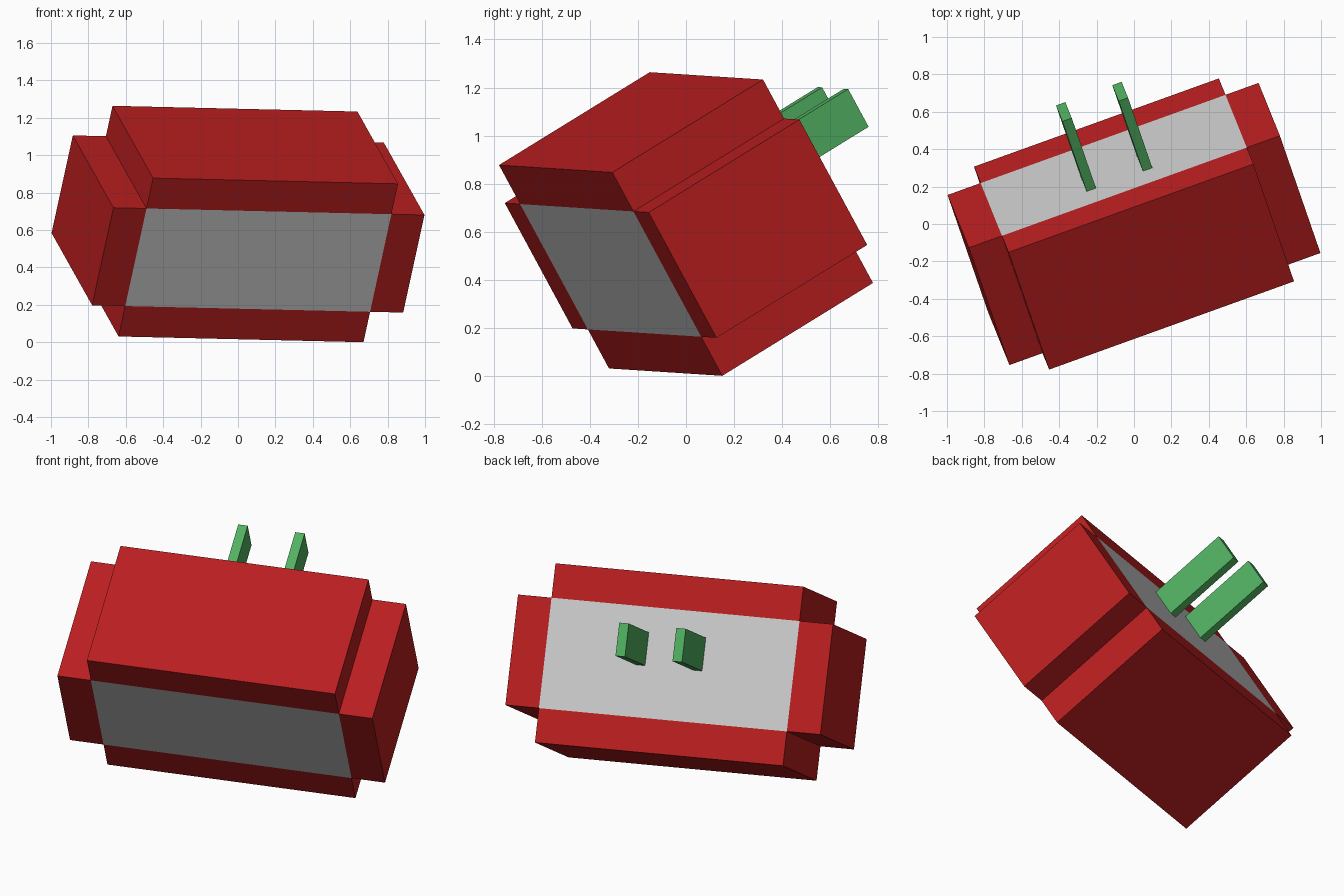
import bpy
from mathutils import Vector, Matrix

if "Cube" in bpy.data.objects:
    bpy.data.objects.remove(bpy.data.objects["Cube"])

# Tilted frame of the plug body: u = width, v = depth (prongs point +v), w = height
u = Vector((0.941, 0.339, -0.022)).normalized()
v = Vector((-0.281, 0.817, 0.503))
v = (v - u * v.dot(u)).normalized()
w = u.cross(v)
frame = Matrix.Translation((0, 0, 0.632)) @ Matrix((u, v, w)).transposed().to_4x4()


def material(name, color):
    m = bpy.data.materials.new(name)
    m.diffuse_color = color
    m.use_nodes = True
    m.node_tree.nodes["Principled BSDF"].inputs["Base Color"].default_value = m.diffuse_color
    return m


red = material("red", (0.485, 0.013, 0.014, 1))
green = material("green", (0.084, 0.434, 0.119, 1))


def box(name, center, size, mat=None):
    bpy.ops.mesh.primitive_cube_add(size=1)
    ob = bpy.context.object
    ob.name = name
    ob.data.transform(Matrix.Translation(center) @ Matrix.Diagonal((*size, 1)))
    ob.matrix_world = frame
    if mat:
        ob.data.materials.append(mat)
    return ob


W, D, H, T = 1.392, 0.768, 0.604, 0.188  # core size and slab thickness

# Grey core
box("core", (0, 0, 0), (W, D, H))

for s, side, level in ((-1, "left", "bottom"), (1, "right", "top")):
    # Red slabs around the core
    box(level + "_slab", (0, 0, s * (H + T) / 2), (W, D, T), red)
    box(side + "_slab", (s * (W + T) / 2, 0, 0), (T, D, H), red)
    # Flat prongs on the back
    box(side + "_prong", (s * 0.16, (D / 2 + 0.843) / 2, 0.073),
        (0.053, 0.843 - D / 2, 0.182), green)
